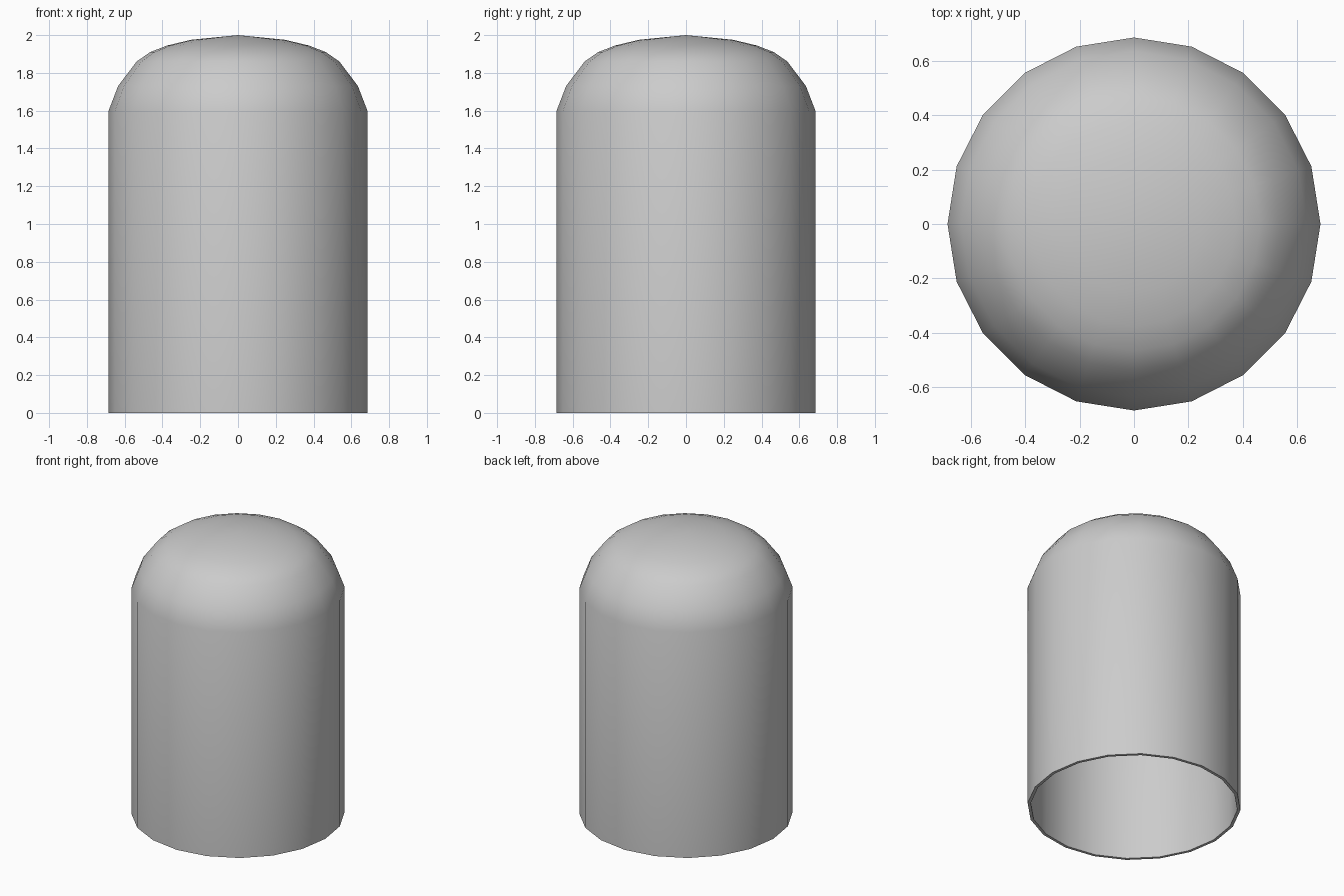
import bpy, bmesh, math

if "Cube" in bpy.data.objects:
    bpy.data.objects.remove(bpy.data.objects["Cube"])

SIDES = 20
WALL = 0.02


def ring(bm, r, z):
    return [bm.verts.new((r * math.cos(2 * math.pi * i / SIDES),
                          r * math.sin(2 * math.pi * i / SIDES), z))
            for i in range(SIDES)]


def skin(bm, profile, top):
    """Lathe a radius/height profile and close it with a fan at the top."""
    rings = [ring(bm, r, z) for r, z in profile]
    for a, b in zip(rings, rings[1:]):
        for i in range(SIDES):
            j = (i + 1) % SIDES
            bm.faces.new((a[i], a[j], b[j], b[i]))
    tip = bm.verts.new((0, 0, top))
    for i in range(SIDES):
        bm.faces.new((rings[-1][i], rings[-1][(i + 1) % SIDES], tip))
    return rings[0]


# Outer wall and dome, from the bottom rim up
outer = [(0.685, 0), (0.685, 1.6), (0.635, 1.73), (0.537, 1.86),
         (0.465, 1.91), (0.375, 1.945), (0.25, 1.975)]
inner = [(r - WALL, max(0, z - WALL * (z > 1.6))) for r, z in outer]

bm = bmesh.new()
rim_out = skin(bm, outer, 2.0)
rim_in = skin(bm, inner, 2.0 - WALL)

# Thin rim joining both skins at the open bottom
for i in range(SIDES):
    j = (i + 1) % SIDES
    bm.faces.new((rim_out[i], rim_in[i], rim_in[j], rim_out[j]))
bmesh.ops.recalc_face_normals(bm, faces=bm.faces)

mesh = bpy.data.meshes.new("domed_cover")
bm.to_mesh(mesh)
bm.free()
cover = bpy.data.objects.new("domed_cover", mesh)
bpy.context.collection.objects.link(cover)

# Smooth sides and dome, sharp rim
bpy.context.view_layer.objects.active = cover
cover.select_set(True)
bpy.ops.object.shade_smooth_by_angle(angle=math.radians(40))
